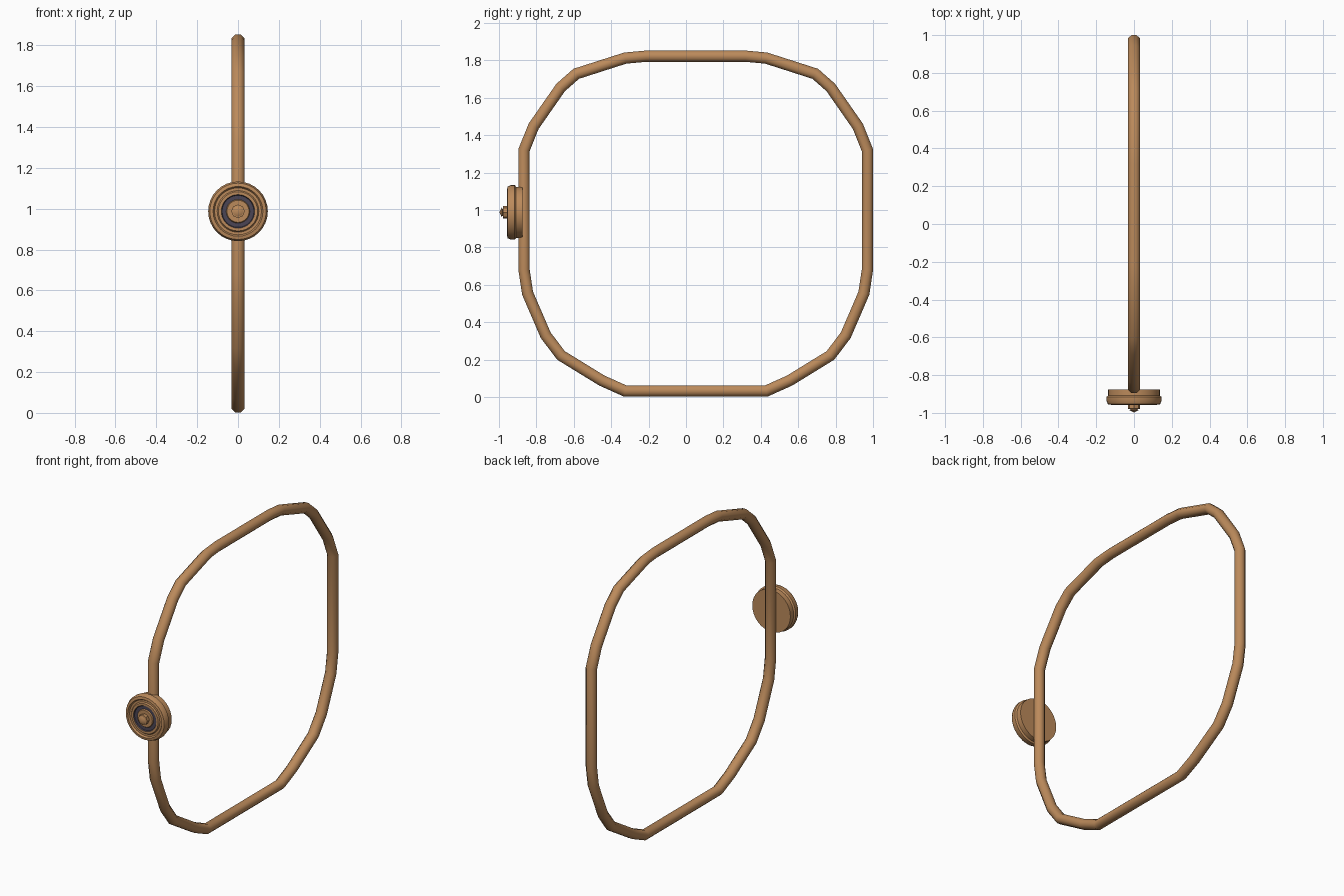
import bpy, bmesh, math
from mathutils import Vector

if "Cube" in bpy.data.objects:
    bpy.data.objects.remove(bpy.data.objects["Cube"])


def material(name, rgb):
    m = bpy.data.materials.new(name)
    m.diffuse_color = (*rgb, 1)
    m.use_nodes = True
    m.node_tree.nodes["Principled BSDF"].inputs["Base Color"].default_value = m.diffuse_color
    return m


BRONZE = material("bronze", (0.50, 0.255, 0.105))
DARK = material("dark_violet_grey", (0.07, 0.06, 0.09))


def finish(name, bm, mats, angle):
    bmesh.ops.recalc_face_normals(bm, faces=bm.faces)
    me = bpy.data.meshes.new(name)
    bm.to_mesh(me)
    bm.free()
    for m in mats:
        me.materials.append(m)
    ob = bpy.data.objects.new(name, me)
    bpy.context.collection.objects.link(ob)
    bpy.ops.object.select_all(action='DESELECT')
    ob.select_set(True)
    bpy.context.view_layer.objects.active = ob
    bpy.ops.object.shade_smooth_by_angle(angle=math.radians(angle))
    return ob


def sweep_loop(name, path, half_w, half_d, sides=8):
    """Closed tube along a (y, z) path, mitred at each corner."""
    bm = bmesh.new()
    rings = []
    n = len(path)
    for i in range(n):
        p = Vector(path[i])
        a = (p - Vector(path[i - 1])).normalized()
        b = (Vector(path[(i + 1) % n]) - p).normalized()
        t = (a + b).normalized()
        out = Vector((-t.y, t.x)) / t.dot(b)
        ring = []
        for k in range(sides):
            ang = 2 * math.pi * (k + 0.5) / sides
            s = 1 / math.cos(math.pi / sides)
            q = p + out * (half_d * s * math.sin(ang))
            ring.append(bm.verts.new((half_w * s * math.cos(ang), q.x, q.y)))
        rings.append(ring)
    for i in range(n):
        r0, r1 = rings[i], rings[(i + 1) % n]
        for k in range(sides):
            j = (k + 1) % sides
            bm.faces.new((r0[k], r0[j], r1[j], r1[k]))
    return finish(name, bm, [BRONZE], 50)


def lathe(name, profile, z, sides, dark=None):
    """Revolve (radius, y) points about the y axis at height z."""
    bm = bmesh.new()
    vs = [bm.verts.new((r, y, z)) for r, y in profile]
    es = [bm.edges.new(e) for e in zip(vs, vs[1:])]
    bmesh.ops.spin(bm, geom=vs + es, cent=(0, 0, z), axis=(0, 1, 0),
                   angle=2 * math.pi, steps=sides)
    bmesh.ops.remove_doubles(bm, verts=bm.verts, dist=0.0005)
    # dark band chosen by distance from the axis
    for f in bm.faces:
        c = f.calc_center_median()
        if dark and dark[0] < math.hypot(c.x, c.z - z) < dark[1] and c.y < -0.9:
            f.material_index = 1
    return finish(name, bm, [BRONZE, DARK], 35)


# Rounded square hoop: one half of the path, mirrored about y = MID
MID = 0.052
half = [(-0.325, 0.032), (-0.45, 0.088), (-0.668, 0.222), (-0.75, 0.33),
        (-0.847, 0.555), (-0.866, 0.68), (-0.866, 1.32), (-0.815, 1.447),
        (-0.67, 1.655), (-0.587, 1.728), (-0.325, 1.812), (-0.215, 1.822)]
path = half + [(2 * MID - y, z) for y, z in reversed(half)]
sweep_loop("hoop", path, 0.032, 0.03)

# Stepped round boss with a dark inset ring
HUB_Z = 0.987
lathe("boss", [(0, -0.875), (0.137, -0.875), (0.137, -0.908), (0.146, -0.916),
               (0.146, -0.936), (0.138, -0.954), (0.122, -0.957),
               (0.115, -0.947), (0.102, -0.947), (0.096, -0.955),
               (0.082, -0.955), (0.078, -0.949), (0.058, -0.949),
               (0.054, -0.956), (0, -0.956)],
      HUB_Z, 32, dark=(0.057, 0.081))

# Small stem and pointed tip in the middle of the boss
lathe("stem", [(0, -0.95), (0.033, -0.95), (0.033, -0.978), (0.018, -0.98),
               (0.018, -0.982), (0.026, -0.985), (0, -0.998)], HUB_Z, 8)
